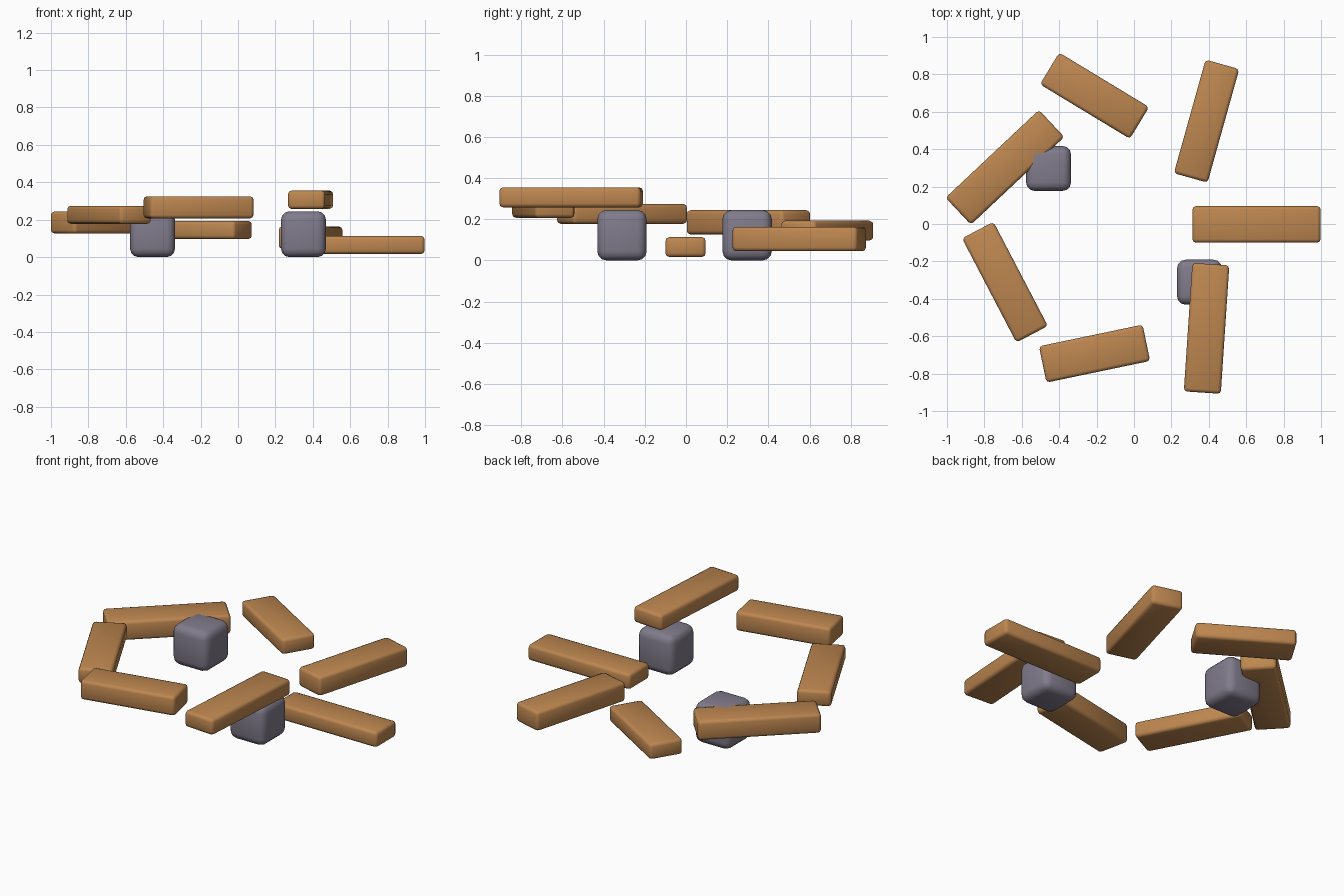
import bpy
from math import radians

if "Cube" in bpy.data.objects:
    bpy.data.objects.remove(bpy.data.objects["Cube"])


def material(name, rgb):
    m = bpy.data.materials.new(name)
    m.diffuse_color = (*rgb, 1)
    m.use_nodes = True
    m.node_tree.nodes["Principled BSDF"].inputs["Base Color"].default_value = m.diffuse_color
    return m


wood = material("warm_wood", (0.51, 0.24, 0.08))
stone = material("grey_stone", (0.22, 0.20, 0.26))


def rounded_box(name, centre, size, yaw, bevel, segments, mat):
    bpy.ops.mesh.primitive_cube_add(size=1, location=centre)
    ob = bpy.context.object
    ob.name = name
    ob.scale = size
    bpy.ops.object.transform_apply(location=False, rotation=False, scale=True)
    ob.rotation_euler.z = radians(yaw)
    mod = ob.modifiers.new("rounded_edges", 'BEVEL')
    mod.width = bevel
    mod.segments = segments
    bpy.ops.object.modifier_apply(modifier=mod.name)
    ob.data.materials.append(mat)
    bpy.ops.object.shade_smooth_by_angle(angle=radians(50))
    return ob


# Ring of rising planks: x, y, yaw, length, width, bottom, top
planks = [
    (0.655, -0.002, 0.0, 0.685, 0.195, 0.017, 0.113),
    (0.388, 0.550, 74.4, 0.630, 0.187, 0.045, 0.163),
    (-0.211, 0.686, -31.2, 0.562, 0.198, 0.097, 0.193),
    (-0.690, 0.303, 43.2, 0.685, 0.198, 0.126, 0.244),
    (-0.690, -0.311, -62.4, 0.628, 0.190, 0.178, 0.274),
    (-0.211, -0.693, 11.8, 0.566, 0.198, 0.207, 0.325),
    (0.388, -0.558, 86.2, 0.688, 0.198, 0.258, 0.355),
]
for i, (x, y, yaw, length, width, z0, z1) in enumerate(planks, 1):
    rounded_box(f"plank_{i}", (x, y, (z0 + z1) / 2), (length, width, z1 - z0),
                yaw, 0.018, 2, wood)

# Rounded support stones
for i, (x, y) in enumerate([(-0.457, 0.297), (0.35, -0.311)], 1):
    rounded_box(f"support_stone_{i}", (x, y, 0.1225), (0.24, 0.24, 0.245),
                0, 0.045, 3, stone)
